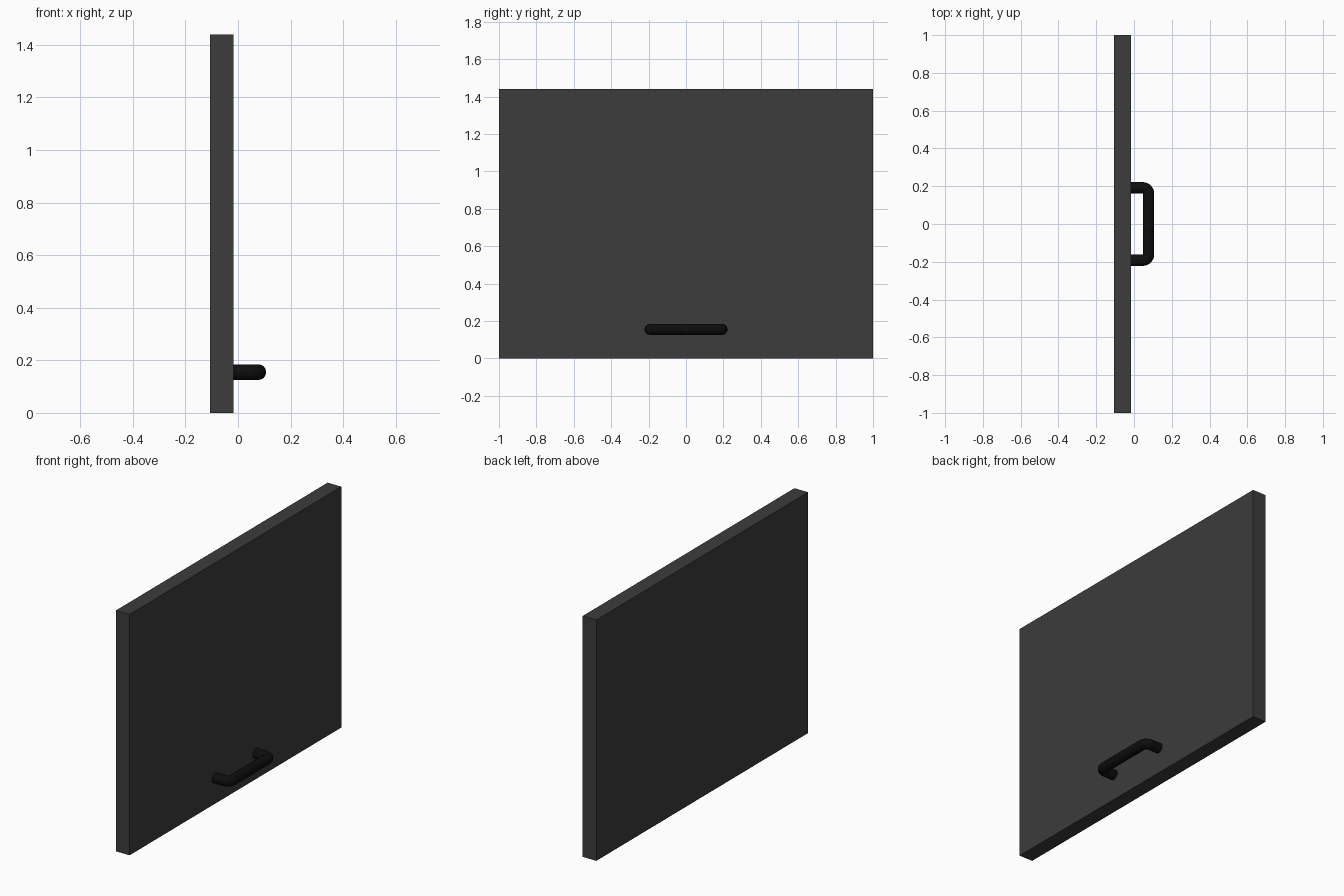
import bpy
from math import radians, sin, cos, pi

if "Cube" in bpy.data.objects:
    bpy.data.objects.remove(bpy.data.objects["Cube"])


def material(name, value):
    m = bpy.data.materials.new(name)
    m.diffuse_color = (value, value, value, 1)
    m.use_nodes = True
    m.node_tree.nodes["Principled BSDF"].inputs["Base Color"].default_value = m.diffuse_color
    return m


# Flat door panel
bpy.ops.mesh.primitive_cube_add(size=1, location=(-0.062, 0, 0.72))
panel = bpy.context.object
panel.name = "door_panel"
panel.dimensions = (0.09, 2, 1.44)
bpy.ops.object.transform_apply(location=False, rotation=False, scale=True)
panel.data.materials.append(material("dark_grey", 0.045))

# Bent bar handle: round tube swept along a U path with tight corners
R, BEND = 0.03, 0.031
FACE, OUT, HALF, Z = -0.017, 0.077, 0.192, 0.155
half_path = [(FACE, HALF)]
for i in range(7):
    a = pi / 2 * (1 - i / 6)
    half_path.append((OUT - BEND + BEND * cos(a), HALF - BEND + BEND * sin(a)))
path = half_path + [(x, -y) for x, y in reversed(half_path)]

curve = bpy.data.curves.new("handle", 'CURVE')
curve.dimensions = '3D'
curve.bevel_depth = R
curve.bevel_resolution = 6
curve.use_fill_caps = True
spline = curve.splines.new('POLY')
spline.points.add(len(path) - 1)
for p, (x, y) in zip(spline.points, path):
    p.co = (x, y, Z, 1)
handle = bpy.data.objects.new("handle", curve)
bpy.context.collection.objects.link(handle)

# Convert the tube to a smooth mesh
bpy.ops.object.select_all(action='DESELECT')
handle.select_set(True)
bpy.context.view_layer.objects.active = handle
bpy.ops.object.convert(target='MESH')
handle = bpy.context.object
handle.name = "handle"
bpy.ops.object.shade_smooth_by_angle(angle=radians(40))
handle.data.materials.clear()
handle.data.materials.append(material("black", 0.004))
